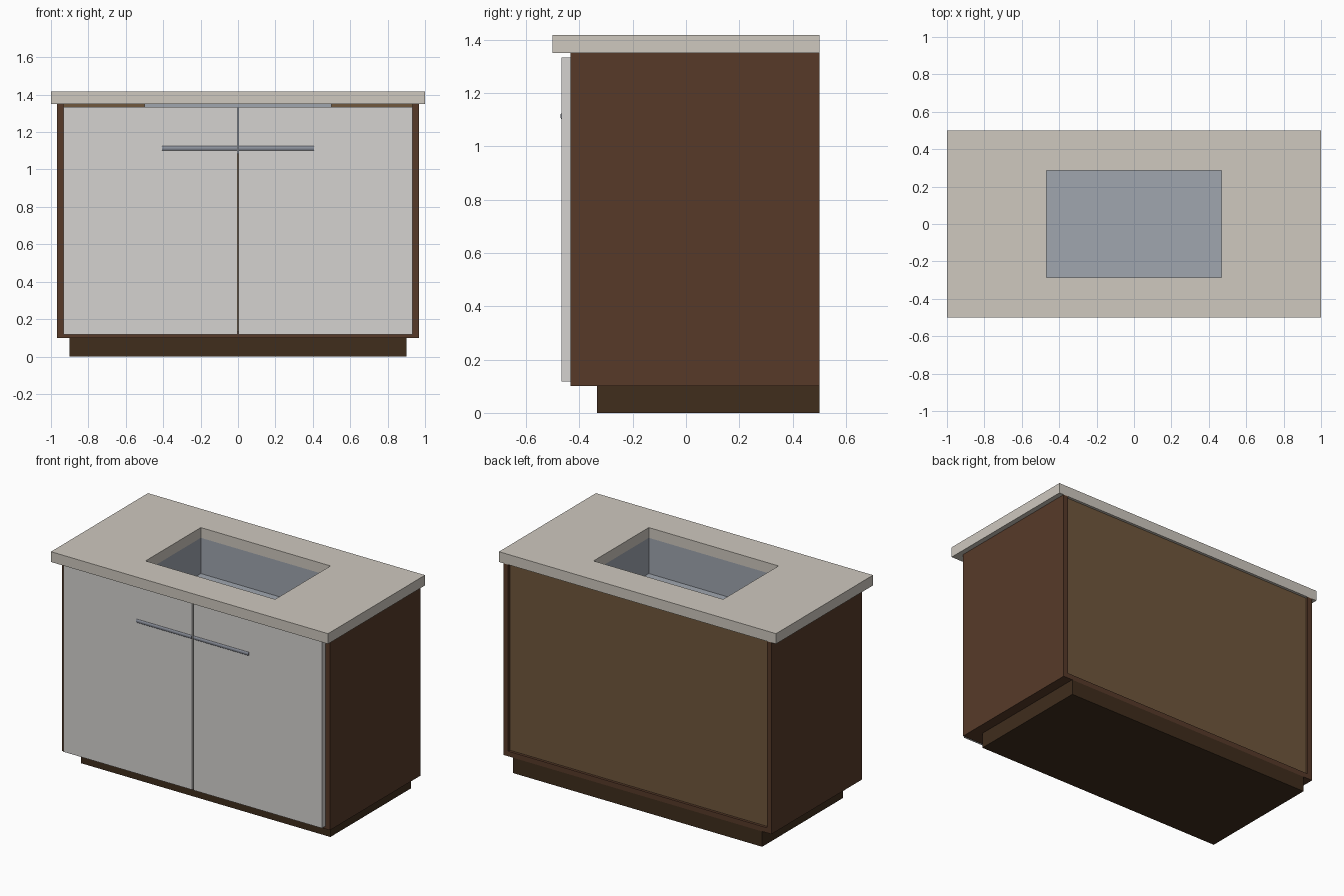
import bpy, bmesh, math

if "Cube" in bpy.data.objects:
    bpy.data.objects.remove(bpy.data.objects["Cube"])


def material(name, r, g, b):
    m = bpy.data.materials.new(name)
    m.diffuse_color = (r, g, b, 1)
    m.use_nodes = True
    m.node_tree.nodes["Principled BSDF"].inputs["Base Color"].default_value = m.diffuse_color
    return m


stone = material("stone", 0.62, 0.58, 0.52)
wood = material("dark_wood", 0.095, 0.042, 0.022)
plinth_wood = material("plinth_wood", 0.05, 0.026, 0.012)
board = material("back_board", 0.16, 0.095, 0.045)
white = material("door_white", 0.66, 0.65, 0.63)
steel = material("steel", 0.35, 0.38, 0.43)
dark_steel = material("handle_steel", 0.26, 0.28, 0.33)


def finish(name, bm, mat):
    bmesh.ops.recalc_face_normals(bm, faces=bm.faces)
    me = bpy.data.meshes.new(name)
    bm.to_mesh(me)
    bm.free()
    ob = bpy.data.objects.new(name, me)
    bpy.context.collection.objects.link(ob)
    me.materials.append(mat)
    return ob


def box(name, x, y, z, mat):
    bm = bmesh.new()
    bmesh.ops.create_cube(bm, size=1)
    for v in bm.verts:
        v.co = [r[0] if c < 0 else r[1] for c, r in zip(v.co, (x, y, z))]
    return finish(name, bm, mat)


def frame(name, outer, inner, z, mat):
    # Rectangular slab with a rectangular opening
    bm = bmesh.new()
    corners = [(-1, -1), (1, -1), (1, 1), (-1, 1)]
    o, i = [[bm.verts.new((sx * w, sy * d, z[0])) for sx, sy in corners]
            for w, d in (outer, inner)]
    faces = [bm.faces.new((o[k], o[(k + 1) % 4], i[(k + 1) % 4], i[k])) for k in range(4)]
    ext = bmesh.ops.extrude_face_region(bm, geom=faces, use_keep_orig=True)
    for v in ext["geom"]:
        if isinstance(v, bmesh.types.BMVert):
            v.co.z = z[1]
    return finish(name, bm, mat)


# Countertop with sink opening
frame("countertop", (1.0, 0.5), (0.468, 0.285), (1.35, 1.417), stone)

# Carcass
box("plinth", (-0.9, 0.9), (-0.333, 0.5), (0, 0.1), plinth_wood)
box("bottom_panel", (-0.933, 0.933), (-0.433, 0.5), (0.1, 0.133), wood)
box("back_panel", (-0.933, 0.933), (0.467, 0.483), (0.133, 1.35), board)

# Mirrored parts: side panels, doors, handles, sink walls
for side, s in (("left", -1), ("right", 1)):
    def span(a, b):
        return sorted((s * a, s * b))

    box(side + "_side_panel", span(0.933, 0.967), (-0.433, 0.5), (0.1, 1.35), wood)
    box(side + "_door", span(0.004, 0.933), (-0.467, -0.433), (0.117, 1.333), white)
    box(side + "_sink_wall", span(0.468, 0.5), (-0.317, 0.317), (1.083, 1.35), steel)

    # Round bar sunk into the door face
    bpy.ops.mesh.primitive_cylinder_add(vertices=24, radius=0.0167, depth=0.4,
                                        location=(s * 0.205, -0.455, 1.113),
                                        rotation=(0, math.pi / 2, 0))
    handle = bpy.context.object
    handle.name = side + "_handle"
    handle.data.materials.append(dark_steel)
    bpy.ops.object.shade_smooth_by_angle()

for side, y in (("front", (-0.317, -0.285)), ("back", (0.285, 0.317))):
    box(side + "_sink_wall", (-0.468, 0.468), y, (1.083, 1.35), steel)
box("sink_floor", (-0.468, 0.468), (-0.285, 0.285), (1.083, 1.117), steel)
